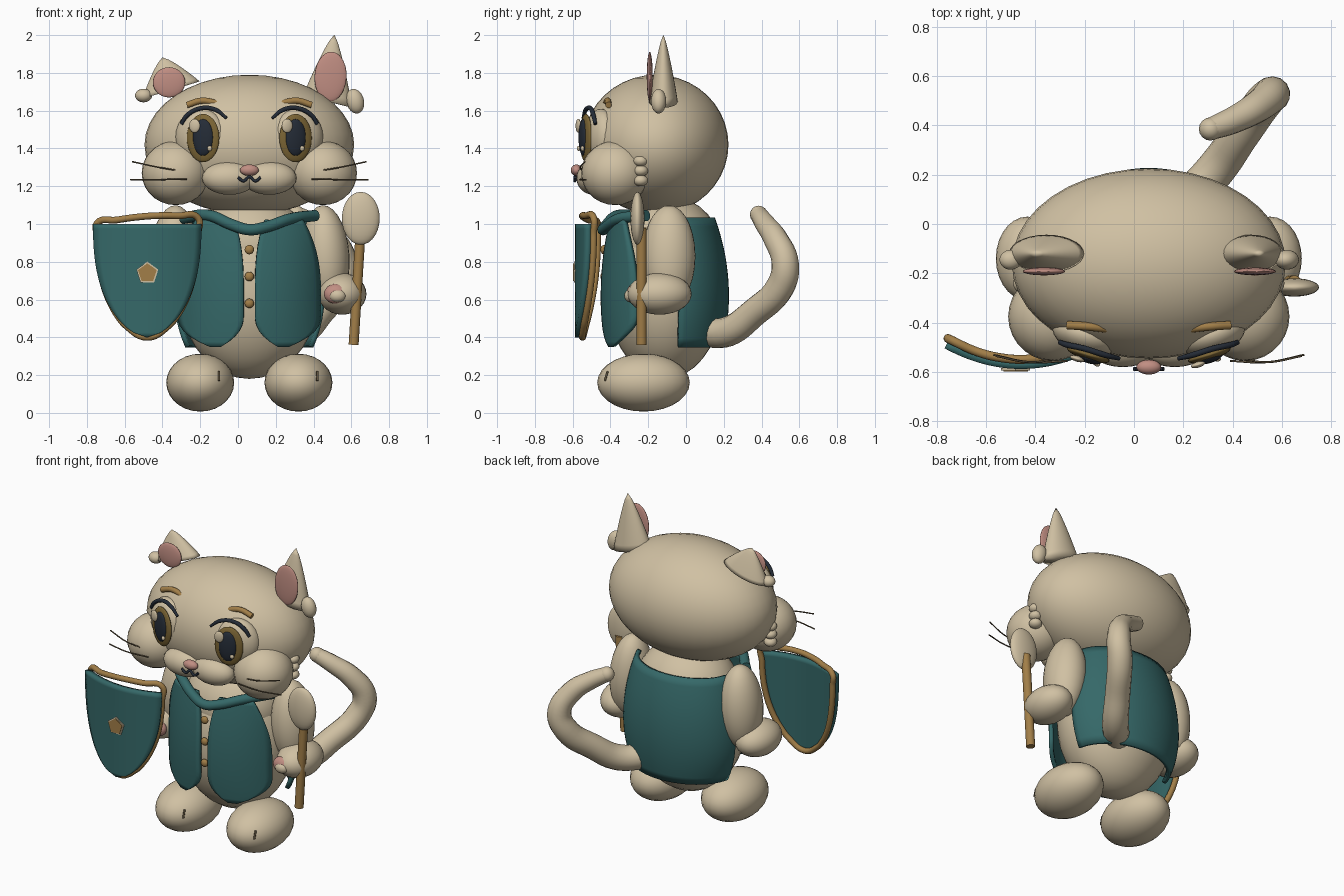
import bpy, bmesh, math
from mathutils import Matrix

if "Cube" in bpy.data.objects:
    bpy.data.objects.remove(bpy.data.objects["Cube"])

CX = 0.06  # middle of the figure


def material(name, rgb):
    m = bpy.data.materials.new(name)
    m.use_nodes = True
    m.diffuse_color = (*rgb, 1)
    m.node_tree.nodes["Principled BSDF"].inputs["Base Color"].default_value = (*rgb, 1)
    return m


FUR = material("cream fur", (0.63, 0.53, 0.365))
TEAL = material("teal cloth", (0.036, 0.14, 0.14))
GOLD = material("golden brown", (0.36, 0.21, 0.065))
IRIS = material("dark amber", (0.2, 0.13, 0.035))
PINK = material("dusty pink", (0.53, 0.27, 0.225))
DARK = material("dark navy", (0.018, 0.025, 0.038))
HAIR = material("whisker brown", (0.12, 0.09, 0.05))


def finish(bm, name, mat):
    bmesh.ops.recalc_face_normals(bm, faces=bm.faces)
    for f in bm.faces:
        f.smooth = True
    me = bpy.data.meshes.new(name)
    bm.to_mesh(me)
    bm.free()
    me.materials.append(mat)
    ob = bpy.data.objects.new(name, me)
    bpy.context.collection.objects.link(ob)
    return ob


def ball(name, mat, loc, rad, turn=0, lean=0, seg=28):
    """Ellipsoid; turn is about z, lean is about y (degrees)."""
    bm = bmesh.new()
    bmesh.ops.create_uvsphere(bm, u_segments=seg, v_segments=seg // 2, radius=1)
    m = (Matrix.Translation(loc) @ Matrix.Rotation(math.radians(turn), 4, 'Z')
         @ Matrix.Rotation(math.radians(lean), 4, 'Y') @ Matrix.Diagonal((*rad, 1)))
    bm.transform(m)
    return finish(bm, name, mat)


def tube(name, mat, pts, r, radii=None, closed=False):
    cu = bpy.data.curves.new(name, 'CURVE')
    cu.dimensions = '3D'
    cu.bevel_depth, cu.bevel_resolution, cu.resolution_u = r, 5, 6
    cu.use_fill_caps = True
    sp = cu.splines.new('BEZIER')
    sp.bezier_points.add(len(pts) - 1)
    for i, p in enumerate(pts):
        b = sp.bezier_points[i]
        b.co = p
        b.radius = radii[i] if radii else 1
        b.handle_left_type = b.handle_right_type = 'AUTO'
    sp.use_cyclic_u = closed
    cu.materials.append(mat)
    ob = bpy.data.objects.new(name, cu)
    bpy.context.collection.objects.link(ob)
    bpy.ops.object.select_all(action='DESELECT')
    ob.select_set(True)
    bpy.context.view_layer.objects.active = ob
    bpy.ops.object.convert(target='MESH')
    bpy.ops.object.shade_smooth_by_angle(angle=math.radians(60))


def sheet(name, mat, f, nu, nv, thick):
    """Thick cloth-like sheet from f(u, v) with u and v in 0..1."""
    bm = bmesh.new()
    g = [[bm.verts.new(f(i / nu, j / nv)) for i in range(nu + 1)] for j in range(nv + 1)]
    for j in range(nv):
        for i in range(nu):
            bm.faces.new((g[j][i], g[j][i + 1], g[j + 1][i + 1], g[j + 1][i]))
    bmesh.ops.remove_doubles(bm, verts=bm.verts, dist=0.0005)
    ob = finish(bm, name, mat)
    s = ob.modifiers.new("thickness", 'SOLIDIFY')
    s.thickness, s.offset = thick, 0


def ear(name, x0, z0, x1, z1, rx, slope):
    """Bulging pointed ear whose base line is slanted by slope."""
    def skin(u, v):
        t = max(0, (v - 0.1) / 0.9)
        r = min(1, v / 0.1) * (1 - t) ** 0.8
        a = 2 * math.pi * u
        x = rx * r * math.cos(a)
        return (x0 + (x1 - x0) * t + x, -0.12 + 0.075 * r * math.sin(a),
                z0 + (z1 - z0) * t + slope * x)
    sheet(name, FUR, skin, 28, 10, 0.004)


# Head, muzzle and body
ball("head", FUR, (CX, -0.16, 1.42), (0.555, 0.385, 0.37), seg=40)
ball("body", FUR, (CX, -0.11, 0.64), (0.37, 0.31, 0.46), seg=36)
ball("chest", FUR, (CX, -0.1, 0.88), (0.32, 0.28, 0.27))
ball("nose", PINK, (CX, -0.58, 1.285), (0.05, 0.03, 0.03))
tube("mouth", DARK, [(CX + x, -0.588, z) for x, z in
     ((-0.06, 1.247), (-0.03, 1.228), (0, 1.25), (0.03, 1.228), (0.06, 1.247))], 0.008)

# Paired parts
for s, side in ((-1, "right"), (1, "left")):
    def at(x, y, z):
        return (CX + s * x, y, z)

    ball(side + "_cheek", FUR, at(0.39, -0.375, 1.27), (0.18, 0.18, 0.17))
    ball(side + "_muzzle", FUR, at(0.105, -0.49, 1.243), (0.145, 0.09, 0.088))
    for i in range(3):
        ball(f"{side}_cheek_tuft_{i}", FUR, at(0.51, -0.24, 1.23 + i * 0.052),
             (0.04, 0.04, 0.03), seg=16)

    # Eyes, lashes and brows
    a = 17 * s
    ball(side + "_eyeball", FUR, at(0.255, -0.45, 1.46), (0.14, 0.08, 0.15), a)
    ball(side + "_iris", IRIS, at(0.245, -0.53, 1.455), (0.09, 0.022, 0.128), a)
    ball(side + "_pupil", DARK, at(0.245, -0.544, 1.458), (0.056, 0.02, 0.097), a)
    ex = CX + s * 0.245
    ball(side + "_eye_glint", FUR, (ex - 0.045, -0.558 - 0.012 * s, 1.52), (0.03, 0.012, 0.037), a)
    ball(side + "_eye_sparkle", FUR, (ex + 0.035, -0.558 + 0.01 * s, 1.4), (0.013, 0.01, 0.014), a, seg=12)
    tube(side + "_lash", DARK, [at(0.36, -0.48, 1.53), at(0.33, -0.49, 1.575), at(0.26, -0.505, 1.612),
         at(0.18, -0.53, 1.605), at(0.12, -0.545, 1.56)], 0.012, (0.8, 1, 1, 1, 0.7))
    tube(side + "_brow", GOLD, [at(0.33, -0.41, 1.63), at(0.25, -0.415, 1.653),
         at(0.16, -0.425, 1.635)], 0.017)

    # Whiskers
    tube(side + "_low_whisker", HAIR, [at(0.33, -0.555, 1.238), at(0.48, -0.56, 1.235),
         at(0.63, -0.53, 1.235)], 0.004)
    tube(side + "_high_whisker", HAIR, [at(0.39, -0.55, 1.285), at(0.48, -0.56, 1.3),
         at(0.62, -0.535, 1.33)], 0.004)

    # Arms and feet
    ball(side + "_arm", FUR, at(0.405, -0.09, 0.83), (0.125, 0.14, 0.27), lean=-4 * s)
    ball(side + "_paw", FUR, at(0.492, -0.14, 0.63), (0.128, 0.17, 0.11))
    ball(side + "_paw_pad", PINK, at(0.46, -0.275, 0.63), (0.065, 0.04, 0.053))
    ball(side + "_paw_middle", FUR, at(0.467, -0.295, 0.62), (0.045, 0.032, 0.035), seg=16)
    ball(side + "_foot", FUR, at(0.26, -0.225, 0.16), (0.18, 0.245, 0.153))
    tube(side + "_toe_line", HAIR, [at(0.26 + 0.1 * s, -0.43, 0.17),
         at(0.26 + 0.1 * s, -0.415, 0.22)], 0.006)

    # Vest front panel, leaf shaped
    def panel(u, v):
        z = 0.35 + 0.67 * v
        p = (z - 0.62) / 0.4
        low = (1 - min(1, v / 0.25)) ** 2.5
        inner = 0.03 + 0.12 * low + 0.05 * max(p, 0) ** 3
        outer = 0.37 - 0.09 * max(p, 0) ** 2.5 - 0.17 * low
        x = inner + (outer - inner) * u
        return at(x, -0.1 - 0.34 * math.sqrt(1 - (x / 0.42) ** 2) * (1 - 0.13 * p * p), z)
    sheet(side + "_vest_panel", TEAL, panel, 12, 24, 0.025)

# Ears with pink insides and small tufts
ear("left_ear", 0.475, 1.65, 0.51, 2.0, 0.128, -0.26)
ear("right_ear", -0.355, 1.71, -0.4, 1.88, 0.15, 0.3)
ball("left_inner_ear", PINK, (0.49, -0.192, 1.78), (0.085, 0.016, 0.132), lean=3)
ball("right_inner_ear", PINK, (-0.365, -0.192, 1.75), (0.086, 0.016, 0.08))
ball("left_ear_tuft", FUR, (0.62, -0.145, 1.65), (0.047, 0.04, 0.066), lean=-15)
ball("right_ear_tuft", FUR, (-0.5, -0.145, 1.68), (0.045, 0.04, 0.036))


# Vest back, collar and buttons
def vest_back(u, v):
    z = 0.35 + 0.68 * v
    p = (z - 0.62) / 0.4
    a = math.radians(-82 + 164 * u)
    rx = 0.39 - (0.13 if p < 0 else 0.07) * p * p
    return (CX + rx * math.sin(a), -0.08 + (0.295 - 0.07 * p * p) * math.cos(a), z)


sheet("vest_back", TEAL, vest_back, 28, 14, 0.025)
tube("collar", TEAL, [(CX + x, y, z) for x, y, z in
     ((-0.35, -0.21, 1.03), (-0.21, -0.36, 1.045), (-0.09, -0.42, 0.995), (0, -0.44, 0.97),
      (0.09, -0.42, 0.985), (0.21, -0.36, 1.025), (0.35, -0.21, 1.045))], 0.03)
for i in range(3):
    ball(f"button_{i}", GOLD, (CX, -0.435, 0.58 + i * 0.142), (0.025, 0.018, 0.025), seg=16)

# Tail
tail = [(0.2, 0.08, 0.43), (0.33, 0.22, 0.43), (0.43, 0.36, 0.53), (0.53, 0.5, 0.67),
        (0.56, 0.525, 0.79), (0.5, 0.475, 0.92), (0.4, 0.42, 1.0), (0.31, 0.385, 1.05)]
tube("tail", FUR, tail, 0.076, (1.05, 1.05, 1, 1, 0.95, 0.85, 0.72, 0.6))
ball("tail_tip", FUR, tail[-1], (0.047, 0.047, 0.047), seg=16)

# Spoon
tube("spoon_handle", GOLD, [(0.612, -0.235, 0.36), (0.65, -0.235, 0.98)], 0.027)
ball("spoon_bowl", FUR, (0.65, -0.257, 1.03), (0.1, 0.037, 0.14))

# Shield with rim and badge
SX = -0.48


def shield(u, v):
    k = 2 * u - 1
    w = 0.28 * max(0, 1 - v ** 2.5) ** 0.6
    x = k * w
    return (SX + x, -0.57 + 0.07 * (x / 0.28) ** 2 - 0.04 * x, 1.0 - 0.6 * v)


sheet("shield", TEAL, shield, 16, 24, 0.034)
rim = [shield(0, v / 10) for v in range(11)] + [shield(1, v / 10) for v in range(9, -1, -1)]
rim += [shield(u, 0) for u in (0.8, 0.6, 0.4, 0.2)]
rim = [(SX + (x - SX) * 0.955, y + 0.022,
        z + (0.045 * math.cos((x - SX - 0.1) * 4) if z > 0.999 else 0)) for x, y, z in rim]
tube("shield_rim", GOLD, rim, 0.018, closed=True)
for name, mat, r, y in (("badge_edge", FUR, 0.061, -0.589), ("badge", GOLD, 0.052, -0.594)):
    bm = bmesh.new()
    bmesh.ops.create_cone(bm, cap_ends=True, segments=5, radius1=r, radius2=r, depth=0.009)
    bm.transform(Matrix.Translation((SX, y, 0.74)) @ Matrix.Rotation(math.pi / 2, 4, 'X'))
    plate = finish(bm, name, mat)
    for poly in plate.data.polygons:
        poly.use_smooth = False
